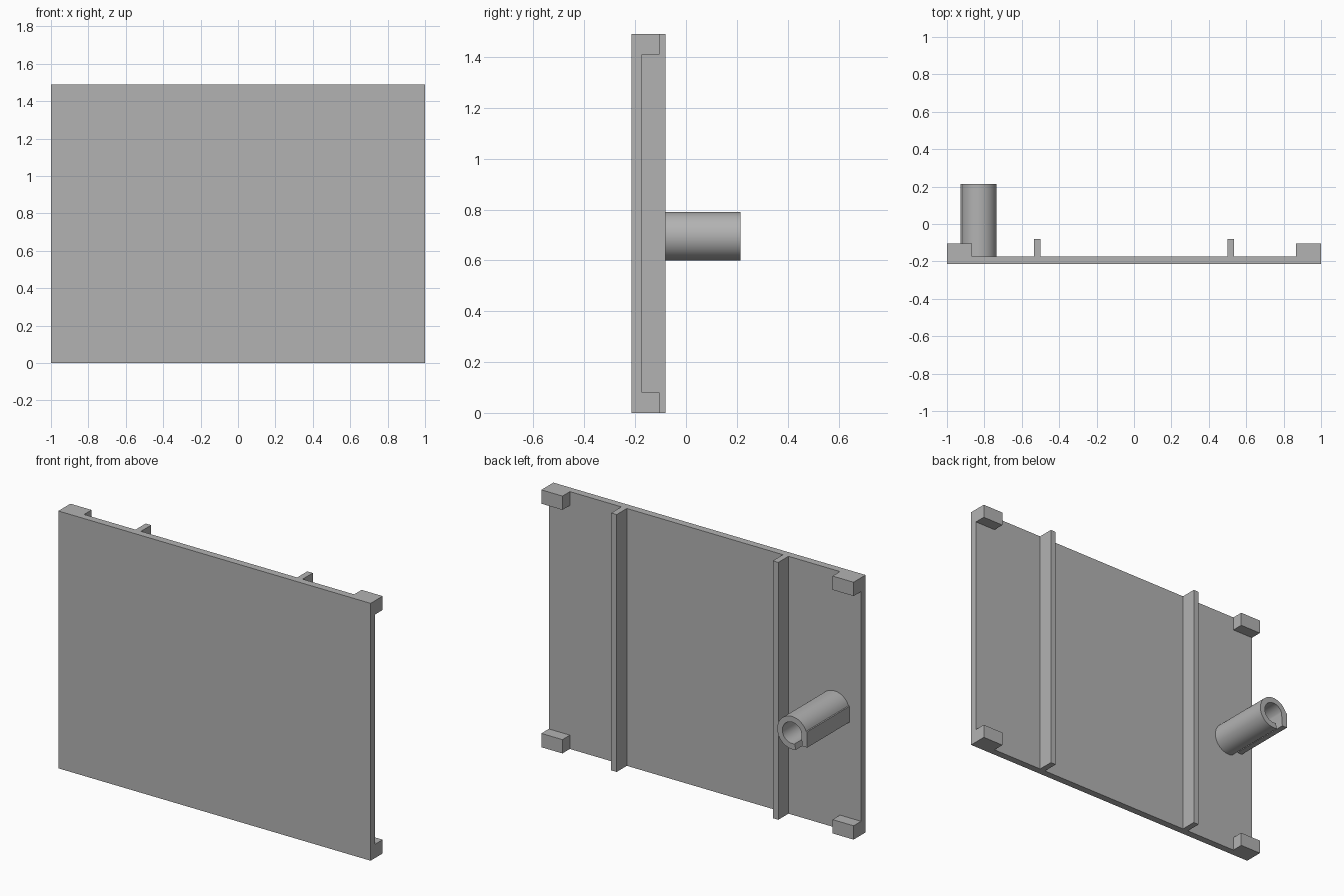
import bpy, bmesh
from math import sin, cos, radians
from mathutils import Vector

cube = bpy.data.objects.get("Cube")
if cube:
    bpy.data.objects.remove(cube, do_unlink=True)

grey = bpy.data.materials.new("plain grey")
grey.use_nodes = True
colour = (0.45, 0.45, 0.45, 1)
grey.diffuse_color = colour
grey.node_tree.nodes["Principled BSDF"].inputs["Base Color"].default_value = colour

FRONT, BACK, HEIGHT = -0.215, -0.173, 1.49


def extrude(name, points, offset):
    """Closed outline of 3D points pushed along an offset into a solid."""
    bm = bmesh.new()
    face = bm.faces.new([bm.verts.new(p) for p in points])
    new = bmesh.ops.extrude_face_region(bm, geom=[face])["geom"]
    bmesh.ops.translate(bm, vec=Vector(offset),
                        verts=[v for v in new if isinstance(v, bmesh.types.BMVert)])
    bmesh.ops.recalc_face_normals(bm, faces=bm.faces)
    mesh = bpy.data.meshes.new(name)
    bm.to_mesh(mesh)
    bm.free()
    mesh.materials.append(grey)
    obj = bpy.data.objects.new(name, mesh)
    bpy.context.collection.objects.link(obj)
    return obj


def box(name, x0, x1, y0, y1, z0, z1):
    outline = [(x0, y0, z0), (x1, y0, z0), (x1, y1, z0), (x0, y1, z0)]
    return extrude(name, outline, (0, 0, z1 - z0))


# Flat panel
box("panel", -1, 1, FRONT, BACK, 0, HEIGHT)

# Upright ribs and corner blocks on the back
for side, s in (("left", 1), ("right", -1)):
    box(side + "_rib", s * 0.5, s * 0.535, BACK, -0.08, 0, HEIGHT)
    for level, z in (("lower", 0), ("upper", HEIGHT - 0.08)):
        box(f"{level}_{side}_block", s * 0.865, s, BACK, -0.105, z, z + 0.08)

# Split tube: open arc that ends in a short straight lip
CX, CZ, OUTER, INNER = -0.83, 0.695, 0.095, 0.062


def arc(radius):
    steps = 40
    angles = [radians(-105 + 265 * i / steps) for i in range(steps + 1)]
    return [(CX + radius * cos(a), BACK, CZ + radius * sin(a)) for a in angles]


lip = [(CX - 0.097, BACK, CZ + 0.032), (CX - 0.097, BACK, CZ - 0.06),
       (CX - 0.064, BACK, CZ - 0.06)]
tube = extrude("split_tube", arc(OUTER) + lip + arc(INNER)[::-1], (0, 0.215 - BACK, 0))

bpy.ops.object.select_all(action="DESELECT")
tube.select_set(True)
bpy.context.view_layer.objects.active = tube
bpy.ops.object.shade_smooth_by_angle(angle=radians(30))
